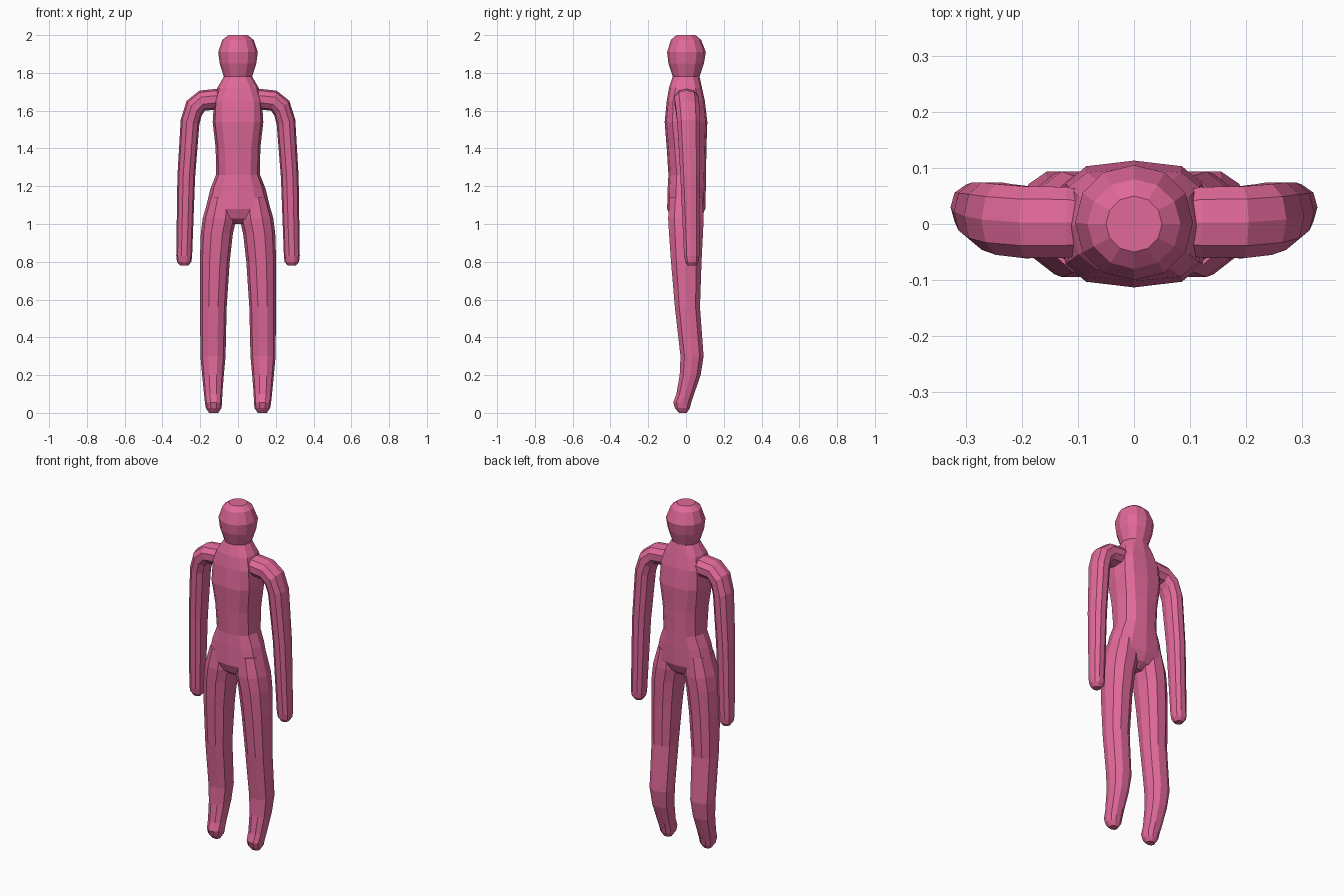
import bpy, bmesh, math
from mathutils import Vector

if "Cube" in bpy.data.objects:
    bpy.data.objects.remove(bpy.data.objects["Cube"])

skin = bpy.data.materials.new("pink")
skin.diffuse_color = (0.75, 0.14, 0.32, 1)
skin.use_nodes = True
skin.node_tree.nodes["Principled BSDF"].inputs["Base Color"].default_value = skin.diffuse_color


def loft(name, rings, sides, side=1):
    """Ring: (centre, half width, half depth, tilt in degrees, squareness exponent)."""
    bm = bmesh.new()
    loops = []
    for (x, y, z), rx, ry, tilt, e in rings:
        t = math.radians(tilt)
        loop = []
        for i in range(sides):
            a = 2 * math.pi * i / sides
            c, s = math.cos(a), math.sin(a)
            u = math.copysign(abs(c) ** e, c) * rx if abs(c) > 1e-6 else 0
            v = math.copysign(abs(s) ** e, s) * ry if abs(s) > 1e-6 else 0
            p = Vector((x + u * math.cos(t), y + v, z + u * math.sin(t)))
            p.x *= side
            loop.append(bm.verts.new(p))
        loops.append(loop)
    for lo, hi in zip(loops, loops[1:]):
        for i in range(sides):
            j = (i + 1) % sides
            bm.faces.new((lo[i], lo[j], hi[j], hi[i]))
    bm.faces.new(loops[0])
    bm.faces.new(loops[-1])
    bmesh.ops.recalc_face_normals(bm, faces=bm.faces)
    me = bpy.data.meshes.new(name)
    bm.to_mesh(me)
    bm.free()
    ob = bpy.data.objects.new(name, me)
    bpy.context.collection.objects.link(ob)
    me.materials.append(skin)
    return ob


# Head, neck and torso: z, half width, front y, back y, squareness
trunk = [
    (2.0, .05, -.05, .05, 1), (1.975, .083, -.08, .08, 1), (1.91, .105, -.10, .105, .95),
    (1.85, .097, -.093, .095, .95), (1.78, .075, -.07, .072, .95),
    (1.72, .11, -.09, .085, .75), (1.65, .127, -.102, .10, .6),
    (1.54, .134, -.113, .113, .65), (1.40, .118, -.102, .108, .75),
    (1.26, .117, -.093, .106, .85), (1.19, .145, -.097, .105, .85),
    (1.08, .172, -.10, .102, .85), (1.03, .14, -.08, .08, .9), (1.0, .07, -.04, .04, 1),
]
body = loft("body", [((0, (f + b) / 2, z), w, (b - f) / 2, 0, e)
                     for z, w, f, b, e in trunk], 12)

# Leg: z, inner x, outer x, front y, back y
leg = [
    (1.14, .01, .155, -.09, .09), (1.03, .008, .187, -.099, .098),
    (.95, .027, .197, -.094, .094), (.80, .044, .202, -.083, .086),
    (.56, .060, .201, -.062, .077), (.30, .066, .199, -.032, .096),
    (.20, .075, .190, -.036, .080), (.10, .083, .180, -.053, .045),
    (.055, .084, .175, -.070, .030), (.025, .088, .170, -.060, .022),
    (.0, .105, .153, -.038, .005),
]
# Arm: centre, half thickness, half depth, tilt
arm = [
    ((.06, 0, 1.655), .05, .055, 90), ((.12, .003, 1.66), .055, .066, 90),
    ((.19, .003, 1.653), .055, .067, 75), ((.232, .008, 1.613), .056, .066, 45),
    ((.254, .014, 1.54), .051, .063, 15), ((.274, .022, 1.25), .047, .054, 3),
    ((.285, .030, .83), .042, .042, 2), ((.285, .031, .80), .038, .037, 0),
    ((.285, .031, .78), .022, .022, 0),
]

limbs = []
for s in (1, -1):
    limbs.append(loft("leg", [(((i + o) / 2, (f + b) / 2, z), (o - i) / 2, (b - f) / 2, 0, .9)
                              for z, i, o, f, b in leg], 10, s))
    limbs.append(loft("arm", [(c, r, d, t, .9) for c, r, d, t in arm], 10, s))

# Merge the limbs into one body surface
for limb in limbs:
    m = body.modifiers.new("join", 'BOOLEAN')
    m.operation = 'UNION'
    m.solver = 'EXACT'
    m.object = limb
bpy.context.view_layer.update()
merged = bpy.data.meshes.new_from_object(body.evaluated_get(bpy.context.evaluated_depsgraph_get()))
body.modifiers.clear()
body.data = merged
for limb in limbs:
    bpy.data.objects.remove(limb)
